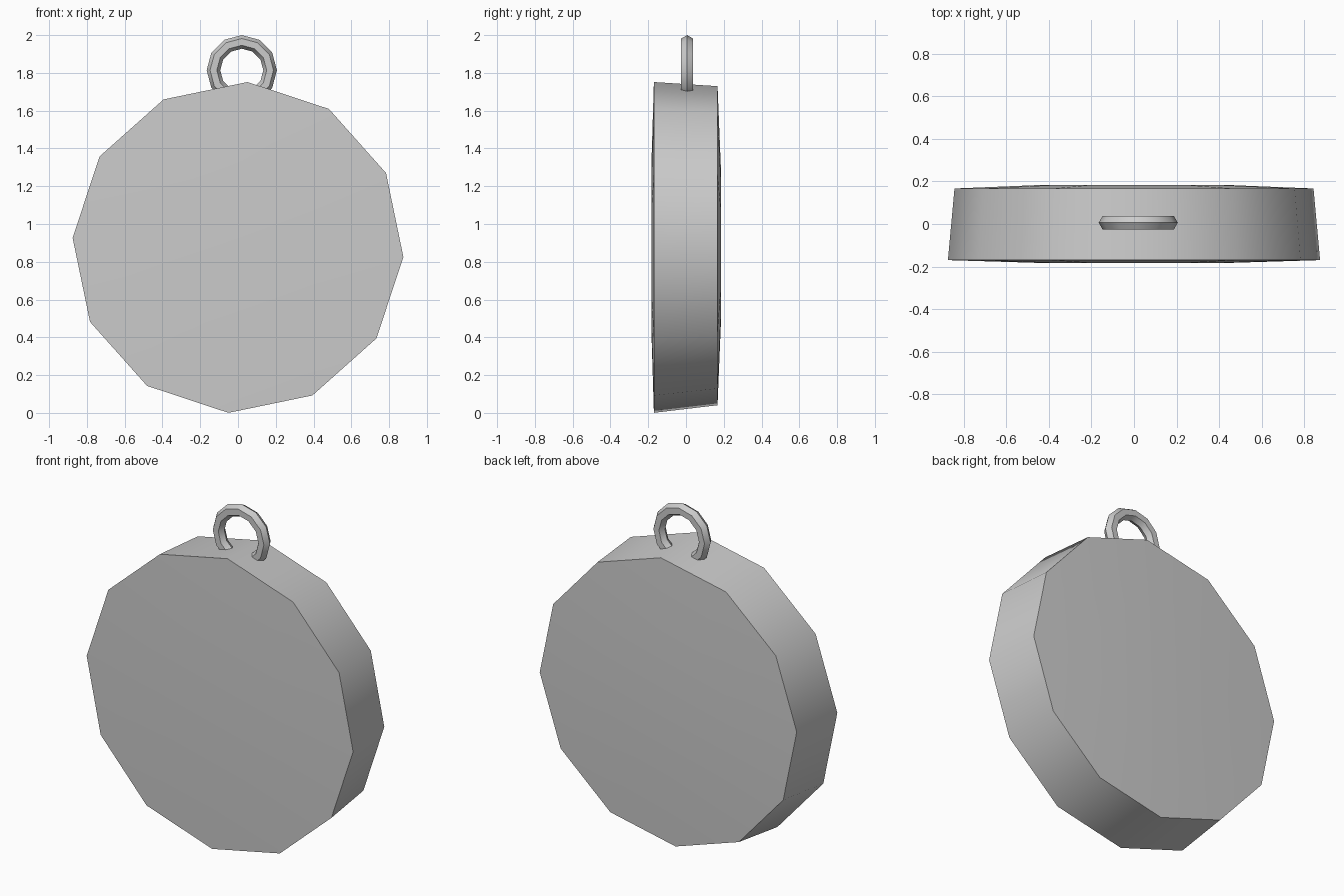
import bpy, bmesh, math

if "Cube" in bpy.data.objects:
    bpy.data.objects.remove(bpy.data.objects["Cube"])

grey = bpy.data.materials.new("plain grey")
grey.diffuse_color = (0.6, 0.6, 0.6, 1)
grey.use_nodes = True
grey.node_tree.nodes["Principled BSDF"].inputs["Base Color"].default_value = grey.diffuse_color


def finish(name, bm):
    bmesh.ops.recalc_face_normals(bm, faces=bm.faces[:])
    mesh = bpy.data.meshes.new(name)
    bm.to_mesh(mesh)
    bm.free()
    obj = bpy.data.objects.new(name, mesh)
    bpy.context.collection.objects.link(obj)
    mesh.materials.append(grey)
    bpy.ops.object.select_all(action='DESELECT')
    bpy.context.view_layer.objects.active = obj
    obj.select_set(True)
    bpy.ops.object.shade_smooth_by_angle(angle=math.radians(40))
    return obj


def bridge(bm, a, b):
    n = len(a)
    for i in range(n):
        j = (i + 1) % n
        bm.faces.new((a[i], a[j], b[j], b[i]))


# Disc: slightly tapered twelve-sided body with gently domed caps
SIDES, TILT = 12, math.radians(-3.3)
bm = bmesh.new()
rings = []
for y, r, cz in ((-0.183, 0.45, 0.875), (-0.17, 0.877, 0.876),
                 (0.167, 0.846, 0.885), (0.184, 0.43, 0.885)):
    ring = []
    for i in range(SIDES):
        a = TILT + 2 * math.pi * i / SIDES
        ring.append(bm.verts.new((r * math.cos(a), y, cz + r * math.sin(a))))
    rings.append(ring)
for a, b in zip(rings, rings[1:]):
    bridge(bm, a, b)
bm.faces.new(rings[0])
bm.faces.new(rings[-1])
finish("disc_body", bm)

# Hanging loop: low-poly torus sunk into the top of the disc
MAJOR, MINOR, TUBE, SECT = 0.150, 0.036, 12, 6
bm = bmesh.new()
loops = []
for i in range(TUBE):
    a = 2 * math.pi * i / TUBE
    loop = []
    for k in range(SECT):
        t = 2 * math.pi * k / SECT
        r = MAJOR + MINOR * math.cos(t)
        loop.append(bm.verts.new((0.02 + r * math.cos(a),
                                  0.006 + MINOR * math.sin(t),
                                  1.814 + r * math.sin(a))))
    loops.append(loop)
for i in range(TUBE):
    bridge(bm, loops[i], loops[(i + 1) % TUBE])
loop_obj = finish("hanging_loop", bm)
loop_obj.data.shade_smooth()
